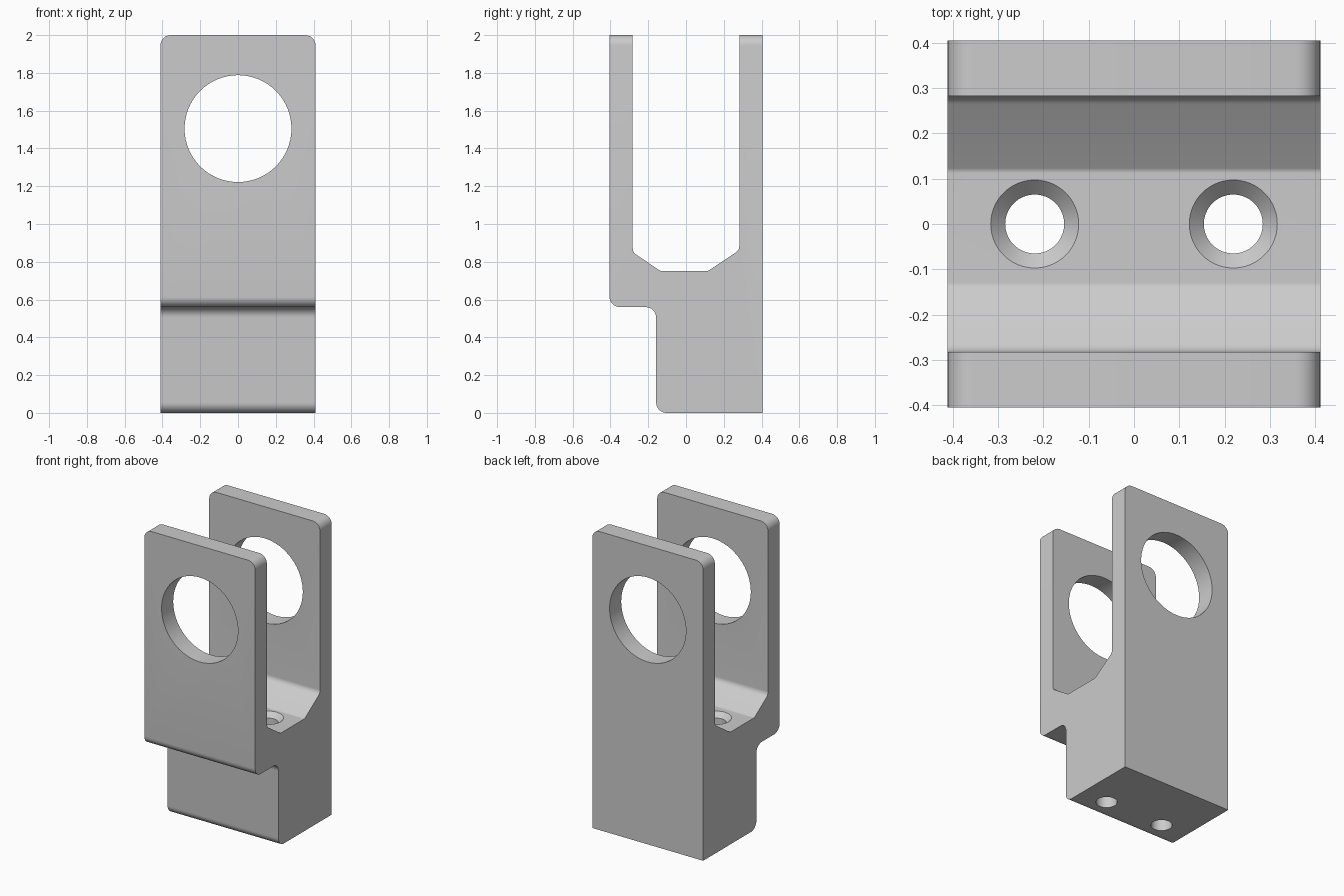
import bpy, bmesh, math
from mathutils import Vector, Matrix

if "Cube" in bpy.data.objects:
    bpy.data.objects.remove(bpy.data.objects["Cube"], do_unlink=True)

HALF_W, DEPTH, TOP = 0.411, 0.405, 2.0
R = 0.055

grey = bpy.data.materials.new("plain grey")
grey.use_nodes = True
colour = (0.6, 0.6, 0.6, 1)
grey.diffuse_color = colour
grey.node_tree.nodes["Principled BSDF"].inputs["Base Color"].default_value = colour


def fillet(points, steps=8):
    """Round each (y, z, radius) corner of a closed outline."""
    out = []
    for i, (y, z, r) in enumerate(points):
        p = Vector((y, z))
        if r == 0:
            out.append(p)
            continue
        a = (Vector(points[i - 1][:2]) - p).normalized()
        b = (Vector(points[(i + 1) % len(points)][:2]) - p).normalized()
        half = a.angle(b) / 2
        centre = p + (a + b).normalized() * r / math.sin(half)
        start = p + a * r / math.tan(half) - centre
        end = p + b * r / math.tan(half) - centre
        sweep = start.angle(end)
        for k in range(steps + 1):
            t = k / steps
            out.append(centre + (start * math.sin((1 - t) * sweep)
                                 + end * math.sin(t * sweep)) / math.sin(sweep))
    return out


def make_object(name, bm):
    bmesh.ops.recalc_face_normals(bm, faces=bm.faces)
    mesh = bpy.data.meshes.new(name)
    bm.to_mesh(mesh)
    bm.free()
    mesh.materials.append(grey)
    obj = bpy.data.objects.new(name, mesh)
    bpy.context.collection.objects.link(obj)
    return obj


def turned_cutter(name, profile, matrix, sides=64):
    """Solid of revolution from (radius, height) pairs."""
    bm = bmesh.new()
    rings = [[bm.verts.new((r * math.cos(a), r * math.sin(a), h))
              for a in (math.tau * k / sides for k in range(sides))]
             for r, h in profile]
    for low, high in zip(rings, rings[1:]):
        for k in range(sides):
            n = (k + 1) % sides
            bm.faces.new((low[k], low[n], high[n], high[k]))
    bm.faces.new(rings[0])
    bm.faces.new(rings[-1])
    bm.transform(matrix)
    obj = make_object(name, bm)
    obj.hide_render = True
    return obj


# Side outline of the fork: stepped foot, two plates, chamfered slot
outline = fillet([
    (DEPTH, 0, 0), (DEPTH, TOP, 0),
    (0.282, TOP, 0), (0.282, 0.862, 0.04), (0.118, 0.752, 0.02),
    (-0.136, 0.752, 0.02), (-0.282, 0.85, 0.04), (-0.282, TOP, 0),
    (-DEPTH, TOP, 0), (-DEPTH, 0.56, R),
    (-0.158, 0.56, R), (-0.158, 0, R),
])
bm = bmesh.new()
side = bm.faces.new([bm.verts.new((-HALF_W, y, z)) for y, z in outline])
extruded = bmesh.ops.extrude_face_region(bm, geom=[side])
bmesh.ops.translate(bm, vec=(2 * HALF_W, 0, 0),
                    verts=[v for v in extruded["geom"] if isinstance(v, bmesh.types.BMVert)])

# Rounded upper corners of both plates
corners = [e for e in bm.edges
           if all(v.co.z > TOP - 0.01 for v in e.verts)
           and abs(e.verts[0].co.x - e.verts[1].co.x) < 0.01]
bmesh.ops.bevel(bm, geom=corners, offset=R, segments=8, profile=0.5, affect="EDGES")
body = make_object("fork_bracket", bm)

# Cross bore through the plates and two countersunk screw holes
cutters = [turned_cutter("bore_cutter", [(0.283, -1), (0.283, 1)],
                         Matrix.Translation((0, 0, 1.505)) @ Matrix.Rotation(math.pi / 2, 4, "X"))]
for x in (-0.219, 0.219):
    cutters.append(turned_cutter(
        "screw_hole_cutter", [(0.065, -0.1), (0.065, 0.72), (0.107, 0.762)],
        Matrix.Translation((x, 0, 0))))

for cutter in cutters:
    cut = body.modifiers.new(cutter.name, "BOOLEAN")
    cut.operation, cut.solver, cut.object = "DIFFERENCE", "EXACT", cutter

# Bake the cuts and drop the cutters
bpy.context.view_layer.update()
result = bpy.data.meshes.new_from_object(
    body.evaluated_get(bpy.context.evaluated_depsgraph_get()))
body.modifiers.clear()
body.data = result
for cutter in cutters:
    bpy.data.objects.remove(cutter, do_unlink=True)

bpy.ops.object.select_all(action="DESELECT")
body.select_set(True)
bpy.context.view_layer.objects.active = body
bpy.ops.object.shade_smooth_by_angle(angle=math.radians(30))
